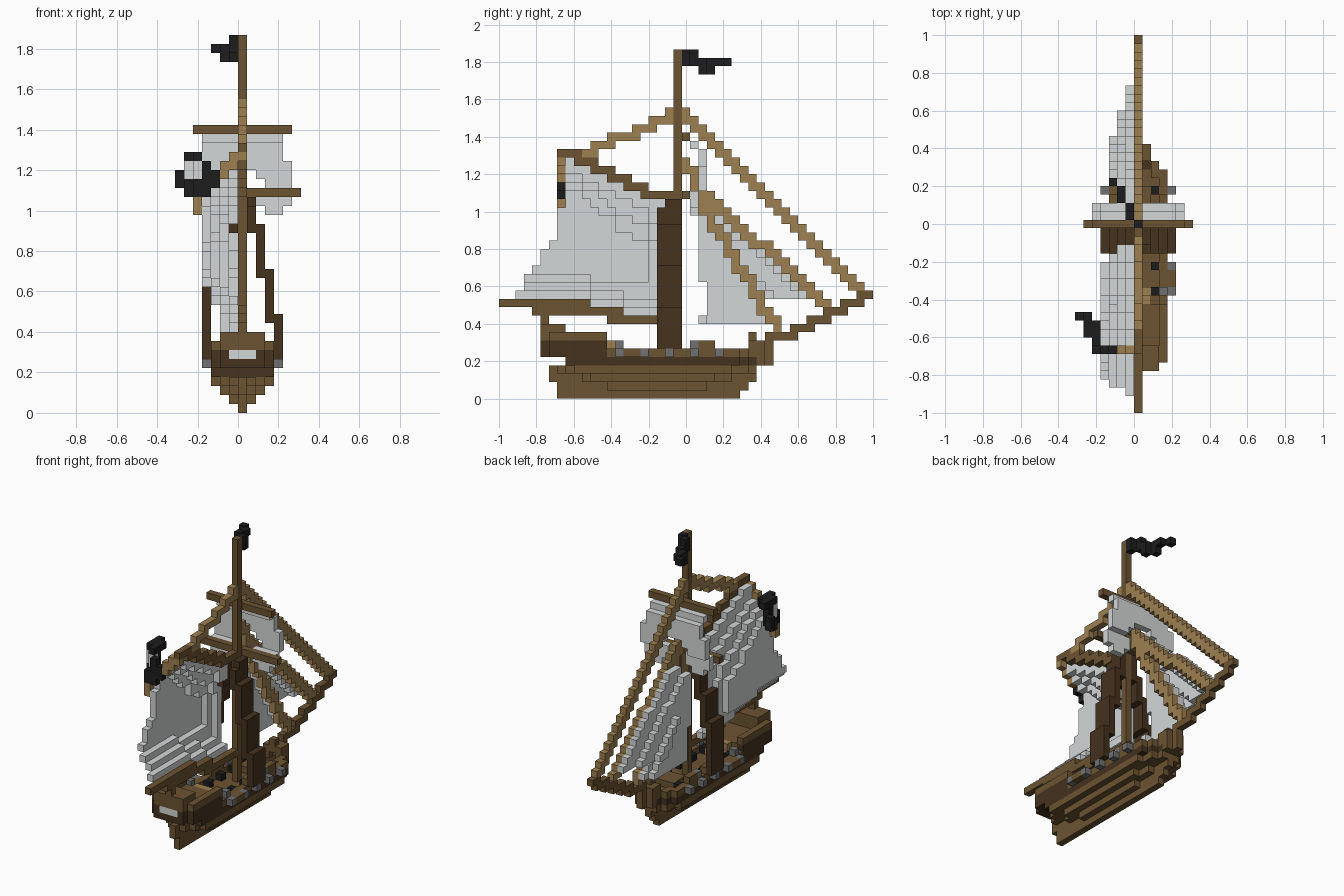
import bpy, bmesh
from mathutils import Vector

S = 2 / 45                      # edge of one block
MID = 7                         # column of the centre line
taken = set()

if "Cube" in bpy.data.objects:
    bpy.data.objects.remove(bpy.data.objects["Cube"])


def material(name, rgb):
    m = bpy.data.materials.new(name)
    m.use_nodes = True
    col = [(c / 255) ** 2.2 for c in rgb] + [1]
    m.diffuse_color = col
    m.node_tree.nodes["Principled BSDF"].inputs["Base Color"].default_value = col
    return m


brown = material("brown wood", (107, 84, 53))
tan = material("tan rope", (156, 127, 82))
dark = material("dark wood", (71, 53, 36))
cloth = material("sail cloth", (210, 214, 214))
black = material("black", (35, 35, 36))
grey = material("iron grey", (112, 113, 114))

DIRS = [Vector(d) for d in ((1, 0, 0), (-1, 0, 0), (0, 1, 0), (0, -1, 0), (0, 0, 1), (0, 0, -1))]


def blocks(name, cells, mat):
    """Skin a set of grid cells; a cell already used by another part is skipped."""
    cells = set(cells) - taken
    taken.update(cells)
    bm = bmesh.new()
    for c in sorted(cells):
        mid = Vector(c) + Vector((0.5, 0.5, 0.5))
        for d in DIRS:
            if tuple(int(a + b) for a, b in zip(c, d)) in cells:
                continue
            u = Vector((d.y, d.z, d.x))
            v = d.cross(u)
            quad = [mid + (d + u * a + v * b) / 2 for a, b in ((-1, -1), (1, -1), (1, 1), (-1, 1))]
            bm.faces.new([bm.verts.new(((p.x - 7) * S, (p.y - 22.5) * S, p.z * S)) for p in quad])
    bmesh.ops.remove_doubles(bm, verts=bm.verts, dist=S / 50)
    me = bpy.data.meshes.new(name)
    bm.to_mesh(me)
    bm.free()
    me.materials.append(mat)
    bpy.context.collection.objects.link(bpy.data.objects.new(name, me))


def box(x0, x1, y0, y1, z0, z1):
    return {(x, y, z) for x in range(x0, x1 + 1) for y in range(y0, y1 + 1) for z in range(z0, z1 + 1)}


def wide(half, y0, y1, z0, z1):
    return box(MID - half, MID + half, y0, y1, z0, z1)


def sides(cells):
    return cells | {(2 * MID - x, y, z) for x, y, z in cells}


def rope(*points):
    """Stair-stepped line through (y, z) points on the centre line."""
    out, last = set(), None
    for (y0, z0), (y1, z1) in zip(points, points[1:]):
        for i in range(201):
            t = i / 200
            y, z = round(y0 + (y1 - y0) * t), round(z0 + (z1 - z0) * t)
            if last and last[0] != y and last[1] != z:
                out.add((MID, last[0], z))
            out.add((MID, y, z))
            last = (y, z)
    return out


# Hull: keel, stepped bottom planks
hull = box(MID, MID, 7, 28, 0, 0) | box(MID, MID, 7, 29, 1, 1) | box(MID, MID, 6, 30, 2, 3)
for z in (1, 2, 3):
    for dx in range(1, z + 1):
        k = z - dx
        hull |= sides(box(MID + dx, MID + dx, 15 - 2 * z - k, min(30, int(22.5 + 1.5 * z) + 2 * k), z, z))
blocks("hull_bottom", hull, brown)

# Cannons poke through the bulwark
gun_y = (14, 17, 20, 23, 26)
blocks("cannon_muzzles", sides({(11, y, 5) for y in gun_y}), grey)
blocks("cannon_breeches", sides({(9, y, 5) for y in gun_y}), black)
blocks("gun_port_caps", sides({(10, y, 6) for y in (14, 23)}), grey)

# Wale, deck and bulwark
fore = (32, 31, 29, 28)
blocks("bow_block", wide(1, 31, 32, 4, 4) - sides({(8, 32, 4)}), brown)
blocks("deck", wide(2, 9, 28, 4, 4), brown)
wale, bulwark = set(), set()
for dx, end in enumerate(fore):
    wale |= sides(box(MID + dx, MID + dx, 8, end, 4, 4))
    bulwark |= sides(box(MID + dx, MID + dx, 13 if dx == 3 else end - 1, end, 5, 5))
blocks("wale", wale, dark)
blocks("bulwark", bulwark, brown)
blocks("side_channels", sides(box(11, 11, 15, 16, 5, 5)), brown)
blocks("bow_rail", wide(1, 30, 31, 6, 6) | box(MID, MID, 30, 32, 6, 6) | box(MID, MID, 30, 30, 7, 7), brown)
blocks("midship_rail", sides(box(10, 10, 19, 25, 6, 6)) - sides(box(10, 10, 22, 23, 6, 6)), brown)

# Stern castle with window, floor, rail and post
blocks("stern_window", wide(1, 5, 5, 6, 6), cloth)
blocks("stern_floor", wide(2, 6, 12, 6, 6), brown)
blocks("stern_castle", wide(2, 5, 12, 5, 6) | wide(3, 6, 12, 5, 6), dark)
blocks("stern_rail", (wide(3, 6, 12, 7, 7) - wide(2, 8, 12, 7, 7)) | wide(2, 5, 7, 7, 8)
       | box(MID, MID, 5, 5, 9, 9), brown)
blocks("deck_steps", wide(1, 13, 13, 5, 6) | wide(1, 14, 14, 5, 5), tan)
blocks("deck_hatch", wide(1, 24, 26, 5, 5), brown)

# Mast, yards, boom, gaff and bowsprit
blocks("mast", box(MID, MID, 21, 21, 5, 41), brown)
blocks("upper_yard", wide(5, 22, 22, 31, 31), brown)
blocks("lower_yard", wide(6, 22, 22, 24, 24), brown)
blocks("boom", box(MID, MID, 0, 10, 11, 11) | box(MID, MID, 4, 14, 10, 10) | box(MID, MID, 13, 20, 9, 9), brown)
gaff_line = rope((7, 29), (8, 29), (10, 28), (17, 24.4), (20, 24))
blocks("gaff", gaff_line, brown)
blocks("bowsprit", rope((32, 6.6), (35, 7.4), (44, 12)), brown)

# Stays
outer = rope((22, 34), (44, 12))
middle = rope((22, 28), (24, 24), (39, 11))
inner = rope((22, 28), (24, 23), (33, 8))
blocks("outer_stay", outer, tan)
blocks("middle_stay", middle, tan)
blocks("inner_stay", inner, tan)
blocks("back_stay", rope((21, 34), (10, 29)), tan)

# Flag at the mast head
blocks("mast_flag", box(7, 7, 22, 22, 40, 41) | box(6, 6, 23, 23, 40, 41) | box(6, 6, 24, 24, 39, 40)
       | box(5, 5, 25, 25, 39, 40) | {(5, 26, 40), (4, 27, 40)}, black)

# Flag hung from the gaff peak, with a pale patch
blocks("gaff_flag_patch", box(2, 2, 8, 8, 26, 27) | box(1, 1, 9, 9, 26, 27), cloth)
blocks("gaff_flag", box(4, 4, 7, 7, 25, 26) | box(3, 3, 7, 7, 24, 27) | box(2, 2, 7, 8, 24, 25)
       | box(2, 2, 8, 10, 28, 28) | box(1, 1, 9, 11, 28, 28) | box(1, 1, 9, 9, 24, 25)
       | box(1, 1, 10, 10, 25, 27) | box(0, 0, 11, 11, 25, 26), black)
blocks("gaff_flag_line", {(7, 7, 28), (2, 7, 23), (2, 7, 22)}
       | {(x, 7, 21 + x + j) for x in (5, 6) for j in (0, 1)}, tan)


# Mainsail: bellies out to one side, stepping in at its edges
def gaff_height(y):
    return max(z for _, gy, z in gaff_line if gy == y)


main = set()
for y in range(2, 20):
    foot = 12 if y <= 10 else 11 if y <= 14 else 10
    top = gaff_height(y) if y >= 8 else (13, 15, 16, 18, 19, 23)[y - 2]
    for z in range(foot, top):
        depth = min(4 if z > 13 else 3, z - foot + 1, 21 - y)
        if y >= 8:              # edge under the gaff
            depth = min(depth, 1 + int((top - 1 - z) / (1 + (y - 7) / 10)))
        main.add((MID - depth, y, z))
blocks("mainsail", main, cloth)

# Shrouds: tall stepped boards on both sides of the mast
for name, steps in (("left_shroud", ((8, 20, 23), (9, 15, 20), (10, 10, 15), (11, 6, 10))),
                    ("right_shroud", ((6, 20, 23), (5, 17, 20), (4, 13, 17), (3, 6, 13)))):
    cells = set()
    for x, z0, z1 in steps:
        cells |= box(x, x, 19, 21, z0, min(z1, 22)) | box(x, x, 20, 21, z0, z1)
    blocks(name, cells, dark)


# Headsails: stepped along their stay
def headsail(name, stay, low, high, start, run, deepest):
    cells = set()
    for z in range(low, high + 1):
        edge = max(y for _, y, sz in stay if sz == z)
        for y in range(start(z), edge + 1):
            cells.add((MID - min(deepest, (edge - y) // run + 1), y, z))
    blocks(name, cells, cloth)


headsail("inner_headsail", inner, 9, 21, lambda z: 24 if z > 13 else 25, 1, 2)
headsail("outer_headsail", middle, 12, 22, lambda z: max(y for _, y, sz in inner if sz == z), 3, 3)
blocks("headsail_clew", {(6, 24, 9)}, cloth)

# Square topsail: bellies forward, arched at the foot
square = wide(4, 23, 23, 30, 30) | wide(4, 24, 24, 28, 29) | wide(5, 24, 24, 27, 27)
square |= sides(box(9, 12, 24, 24, 26, 26) | box(10, 12, 24, 24, 25, 25)
                | box(9, 12, 23, 23, 23, 24) | box(10, 11, 23, 23, 22, 22))
blocks("square_topsail", square, cloth)
